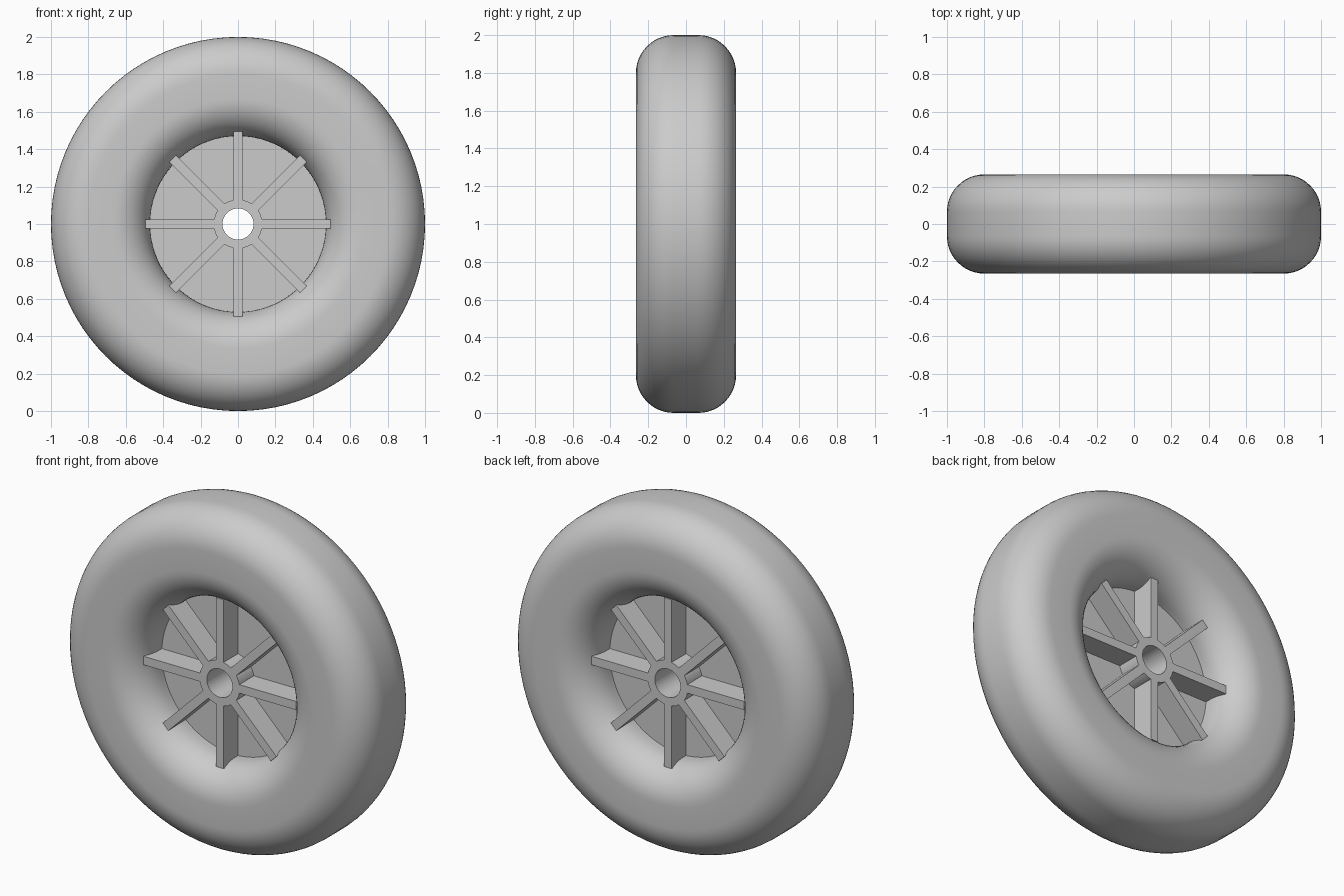
import bpy
import bmesh
import math
from mathutils import Matrix, Vector

cube = bpy.data.objects.get("Cube")
if cube:
    bpy.data.objects.remove(cube, do_unlink=True)

CENTRE = Vector((0, 0, 1))

grey = bpy.data.materials.new("plain grey")
grey.use_nodes = True
COLOUR = (0.6, 0.6, 0.6, 1)
grey.diffuse_color = COLOUR
grey.node_tree.nodes["Principled BSDF"].inputs["Base Color"].default_value = COLOUR


def finish(name, bm):
    bmesh.ops.recalc_face_normals(bm, faces=bm.faces)
    mesh = bpy.data.meshes.new(name)
    bm.to_mesh(mesh)
    bm.free()
    mesh.materials.append(grey)
    obj = bpy.data.objects.new(name, mesh)
    obj.location = CENTRE
    bpy.context.collection.objects.link(obj)
    return obj


def lathe(name, profile, segments=96):
    """Revolve a closed (radius, y) outline around the axle and smooth it."""
    bm = bmesh.new()
    verts = [bm.verts.new((r, y, 0)) for r, y in profile]
    edges = [bm.edges.new((v, verts[i - 1])) for i, v in enumerate(verts)]
    bmesh.ops.spin(bm, geom=verts + edges, cent=(0, 0, 0), axis=(0, 1, 0),
                   angle=math.tau, steps=segments, use_merge=True)
    bmesh.ops.remove_doubles(bm, verts=bm.verts, dist=1e-5)
    obj = finish(name, bm)
    bpy.ops.object.select_all(action="DESELECT")
    obj.select_set(True)
    bpy.context.view_layer.objects.active = obj
    bpy.ops.object.shade_smooth_by_angle(angle=math.radians(35))
    return obj


def ring(inner, outer, half):
    return [(inner, -half), (outer, -half), (outer, half), (inner, half)]


def rounded_ring(inner, outer, half, radius, steps=12):
    """Ring outline with a quarter circle at each corner."""
    corners = [(outer - radius, half - radius), (inner + radius, half - radius),
               (inner + radius, radius - half), (outer - radius, radius - half)]
    points = []
    for k, (r, y) in enumerate(corners):
        for i in range(steps + 1):
            a = (k + i / steps) * math.pi / 2
            points.append((r + radius * math.cos(a), y + radius * math.sin(a)))
    return points


# Tyre, wheel disc and hollow hub
lathe("tyre", rounded_ring(0.47, 1.0, 0.265, 0.2))
lathe("wheel_disc", ring(0.1, 0.48, 0.035))
lathe("hub", ring(0.083, 0.13, 0.17), 64)

# Eight flat spokes, as deep as the hub, running into the tyre
START, END, WIDTH, DEPTH = 0.126, 0.495, 0.05, 0.34
bm = bmesh.new()
for i in range(8):
    place = (Matrix.Rotation(i * math.tau / 8, 4, "Y")
             @ Matrix.Translation(((START + END) / 2, 0, 0))
             @ Matrix.Diagonal((END - START, DEPTH, WIDTH, 1)))
    bmesh.ops.create_cube(bm, size=1, matrix=place)
finish("spokes", bm)
